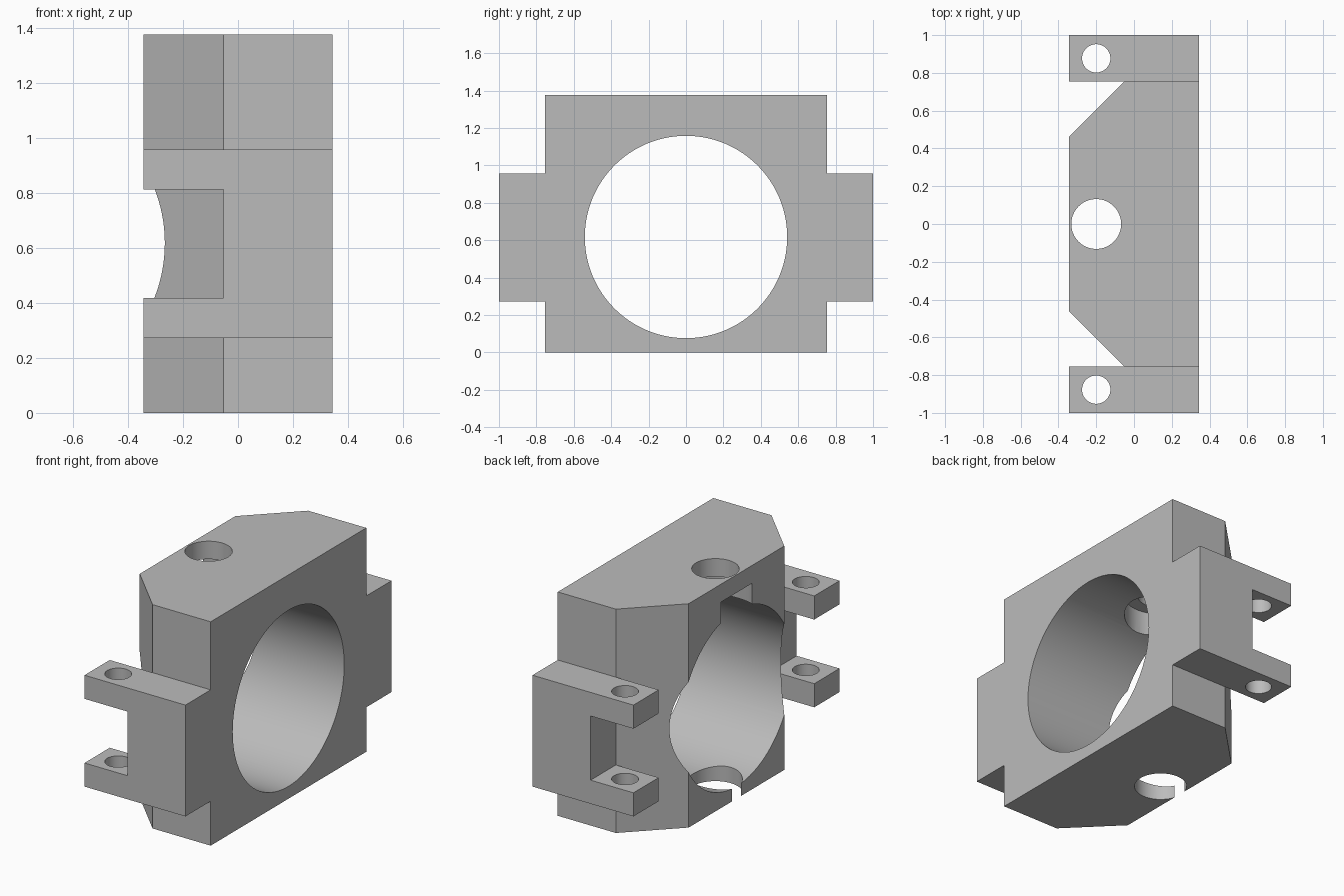
import bpy, bmesh, math
from mathutils import Matrix, Vector

cube = bpy.data.objects.get("Cube")
if cube:
    bpy.data.objects.remove(cube, do_unlink=True)

HALF_X, HALF_Y, BODY_Y = 0.343, 1.0, 0.755
HEIGHT, BORE_Z, BORE_R = 1.375, 0.617, 0.541
HOLE_X, SHOULDER_X = -0.2, -0.052

metal = bpy.data.materials.new("plain grey")
metal.use_nodes = True
grey = (0.5, 0.5, 0.5, 1)
metal.diffuse_color = grey
metal.node_tree.nodes["Principled BSDF"].inputs["Base Color"].default_value = grey


def make_object(name, bm):
    bmesh.ops.recalc_face_normals(bm, faces=bm.faces)
    mesh = bpy.data.meshes.new(name)
    bm.to_mesh(mesh)
    bm.free()
    mesh.materials.append(metal)
    obj = bpy.data.objects.new(name, mesh)
    bpy.context.collection.objects.link(obj)
    return obj


def prism(name, points, direction):
    """Extrude a closed profile along a direction."""
    bm = bmesh.new()
    face = bm.faces.new([bm.verts.new(p) for p in points])
    new = bmesh.ops.extrude_face_region(bm, geom=[face])["geom"]
    verts = [v for v in new if isinstance(v, bmesh.types.BMVert)]
    bmesh.ops.translate(bm, verts=verts, vec=Vector(direction))
    return make_object(name, bm)


def cylinder(name, radius, length, centre, sides=64, along_x=False):
    bm = bmesh.new()
    turn = Matrix.Rotation(math.pi / 2, 4, "Y") if along_x else Matrix()
    bmesh.ops.create_cone(bm, cap_ends=True, segments=sides, radius1=radius,
                          radius2=radius, depth=length,
                          matrix=Matrix.Translation(centre) @ turn)
    return make_object(name, bm)


def combine(target, tool, operation):
    """Apply a boolean and discard the tool object."""
    mod = target.modifiers.new(operation.lower(), "BOOLEAN")
    mod.operation, mod.object, mod.solver = operation, tool, "EXACT"
    bpy.context.view_layer.objects.active = target
    bpy.ops.object.modifier_apply(modifier=mod.name)
    bpy.data.objects.remove(tool, do_unlink=True)


# Main block with two bevelled rear corners
flat = BODY_Y - (SHOULDER_X + HALF_X)
outline = [(HALF_X, BODY_Y), (SHOULDER_X, BODY_Y), (-HALF_X, flat),
           (-HALF_X, -flat), (SHOULDER_X, -BODY_Y), (HALF_X, -BODY_Y)]
block = prism("clamp_block", [(x, y, 0) for x, y in outline], (0, 0, HEIGHT))

# Forked lug on each side, with a pin hole through both prongs
fork = [(HALF_X, 0.273), (HALF_X, 0.957), (-HALF_X, 0.957), (-HALF_X, 0.812),
        (SHOULDER_X, 0.812), (SHOULDER_X, 0.418), (-HALF_X, 0.418), (-HALF_X, 0.273)]
for side in (-1, 1):
    lug = prism("fork_lug", [(x, side * BODY_Y, z) for x, z in fork],
                (0, side * (HALF_Y - BODY_Y), 0))
    pin = cylinder("pin_hole", 0.075, 1.2, (HOLE_X, side * 0.877, BORE_Z), 48)
    combine(lug, pin, "DIFFERENCE")
    combine(block, lug, "UNION")

# Large bore through the block
combine(block, cylinder("bore", BORE_R, 2, (0, 0, BORE_Z), 128, True), "DIFFERENCE")

# Vertical holes: top opening, wider recess beneath it, and bottom opening
for name, radius, low, high in (("top_hole", 0.132, 1.0, 1.5),
                                ("recess", 0.208, 0.8, 1.265),
                                ("bottom_hole", 0.15, -0.1, 0.4)):
    tool = cylinder(name, radius, high - low, (HOLE_X, 0, (low + high) / 2))
    combine(block, tool, "DIFFERENCE")

# Smooth round walls, crisp edges
bpy.ops.object.select_all(action="DESELECT")
block.select_set(True)
bpy.context.view_layer.objects.active = block
bpy.ops.object.shade_smooth_by_angle(angle=math.radians(30))
